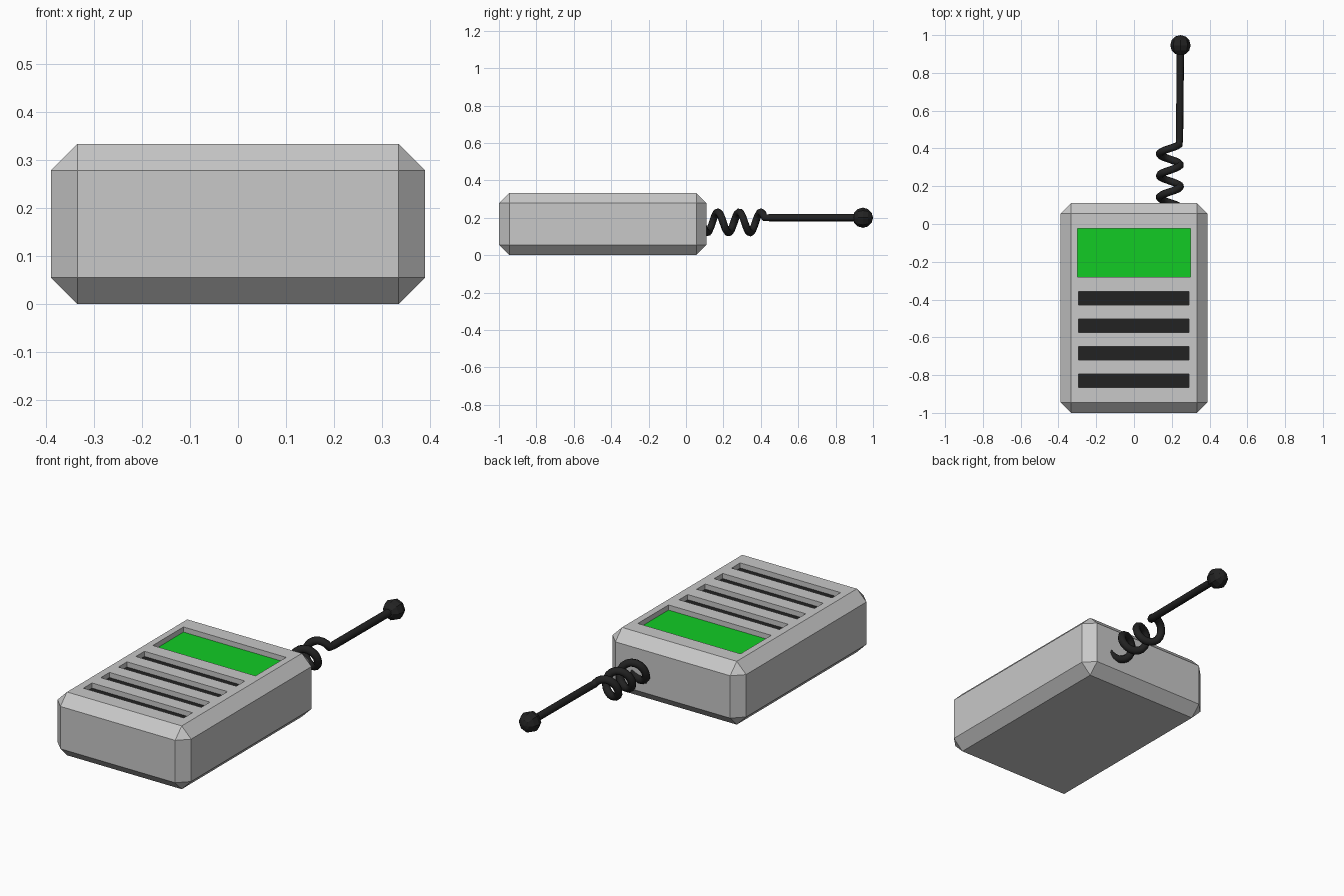
import bpy, bmesh, math
from mathutils import Matrix, Vector

if "Cube" in bpy.data.objects:
    bpy.data.objects.remove(bpy.data.objects["Cube"])


def material(name, rgb):
    m = bpy.data.materials.new(name)
    m.diffuse_color = (*rgb, 1)
    m.use_nodes = True
    m.node_tree.nodes["Principled BSDF"].inputs["Base Color"].default_value = m.diffuse_color
    return m


GREY = material("casing grey", (0.58, 0.58, 0.58))
GREEN = material("screen green", (0.006, 0.6, 0.018))
BLACK = material("rubber black", (0.016, 0.016, 0.016))


def add_object(name, bm, mat):
    mesh = bpy.data.meshes.new(name)
    bm.to_mesh(mesh)
    bm.free()
    mesh.materials.append(mat)
    ob = bpy.data.objects.new(name, mesh)
    bpy.context.collection.objects.link(ob)
    return ob


def box(bm, lo, hi):
    lo, hi = Vector(lo), Vector(hi)
    mat = Matrix.Translation((lo + hi) / 2) @ Matrix.Diagonal((*(hi - lo), 1))
    bmesh.ops.create_cube(bm, size=1, matrix=mat)


TOP, DEPTH = 0.333, 0.03
FLOOR = TOP - DEPTH

# Recess rectangles on the top: x0, x1, y0, y1
screen = (-0.30, 0.298, -0.28, -0.025)
slots = [(-0.295, 0.29, -0.865 + i * 0.1455, -0.793 + i * 0.1455) for i in range(4)]

# Casing with chamfered edges
bm = bmesh.new()
box(bm, (-0.389, -1, 0), (0.389, 0.11, TOP))
bmesh.ops.bevel(bm, geom=bm.edges[:], offset=0.055, segments=1, affect='EDGES')
casing = add_object("casing", bm, GREY)

# Cutter for the screen and speaker recesses
bm = bmesh.new()
for x0, x1, y0, y1 in [screen] + slots:
    box(bm, (x0, y0, FLOOR), (x1, y1, TOP + 0.1))
cutter = add_object("recess_cutter", bm, GREY)
cutter.hide_render = True
cutter.hide_viewport = False
cutter.display_type = 'WIRE'
mod = casing.modifiers.new("recesses", 'BOOLEAN')
mod.operation = 'DIFFERENCE'
mod.solver = 'EXACT'
mod.object = cutter
bpy.context.view_layer.objects.active = casing
casing.select_set(True)
bpy.ops.object.modifier_apply(modifier=mod.name)
bpy.data.objects.remove(cutter)

# Coloured plates lying on the recess floors
for name, rects, mat in (("screen", [screen], GREEN), ("speaker_slots", slots, BLACK)):
    bm = bmesh.new()
    for x0, x1, y0, y1 in rects:
        box(bm, (x0, y0, FLOOR - 0.002), (x1, y1, FLOOR + 0.003))
    add_object(name, bm, mat)

# Antenna: coiled base running into a straight rod
CX, CZ, R, PITCH = 0.19, 0.175, 0.055, 0.115
points = []
y, y_end = 0.09, 0.42
steps = 48
for i in range(steps + 1):
    yy = y + (y_end - y) * i / steps
    a = math.pi / 2 - (yy - 0.40) / PITCH * 2 * math.pi
    points.append((CX + R * math.cos(a), yy, CZ + R * math.sin(a)))
points += [(0.241, 0.452, 0.2), (0.246, 0.94, 0.2)]
curve = bpy.data.curves.new("antenna", 'CURVE')
curve.dimensions = '3D'
curve.bevel_depth = 0.02
curve.bevel_resolution = 2
curve.use_fill_caps = True
curve.materials.append(BLACK)
spline = curve.splines.new('POLY')
spline.points.add(len(points) - 1)
for p, co in zip(spline.points, points):
    p.co = (*co, 1)
spline.use_smooth = True
bpy.context.collection.objects.link(bpy.data.objects.new("antenna", curve))

# Faceted ball at the antenna tip
bm = bmesh.new()
bmesh.ops.create_uvsphere(
    bm, u_segments=8, v_segments=6, radius=0.054,
    matrix=Matrix.Translation((0.246, 0.946, 0.2)) @ Matrix.Rotation(math.pi / 2, 4, 'X'))
add_object("antenna_tip", bm, BLACK)
